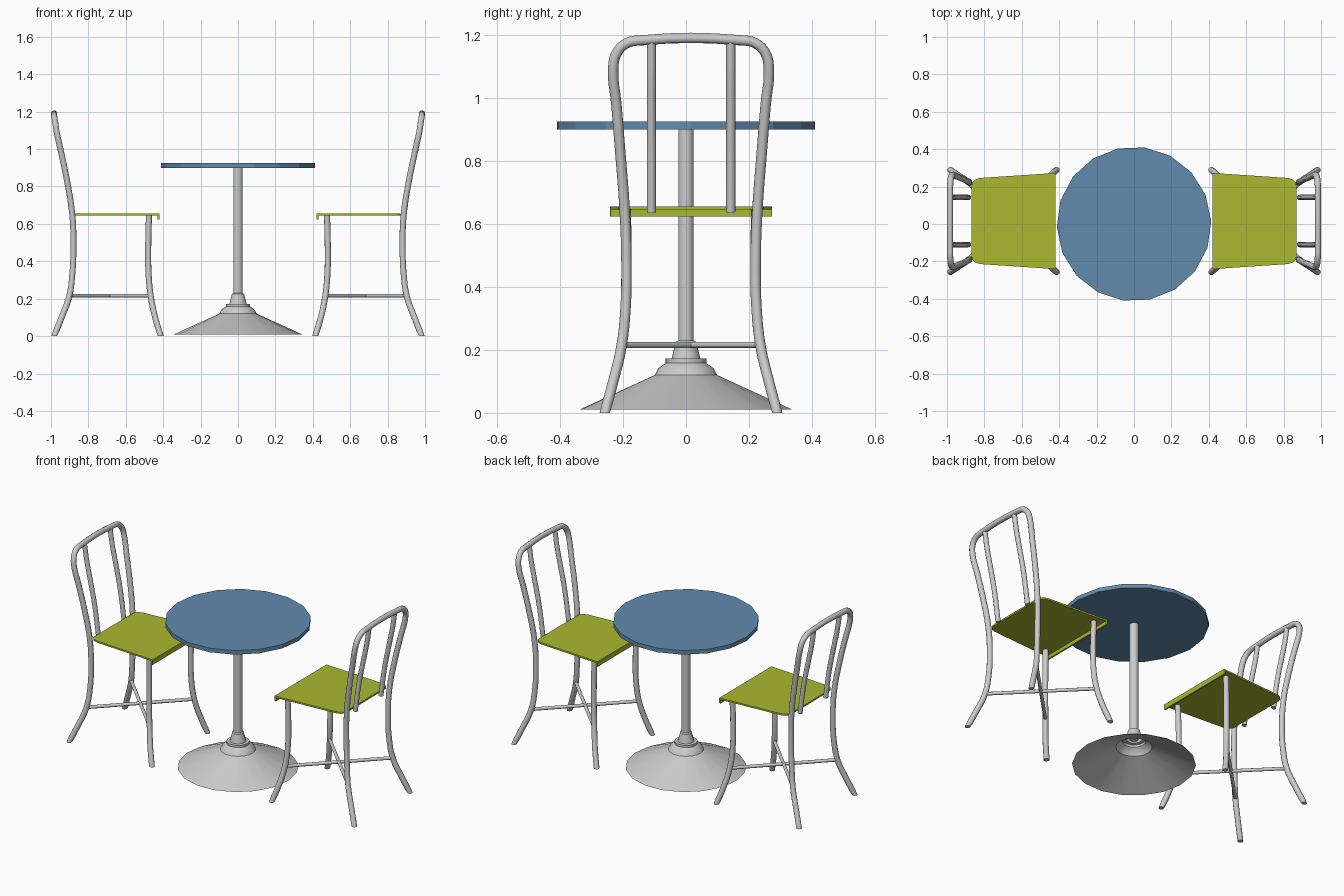
import bpy, bmesh, math

if "Cube" in bpy.data.objects:
    bpy.data.objects.remove(bpy.data.objects["Cube"])

CY = 0.016          # chairs sit slightly off the table's centre line
TUBE = 0.0165


def material(name, rgb):
    m = bpy.data.materials.new(name)
    m.diffuse_color = (*rgb, 1)
    m.use_nodes = True
    m.node_tree.nodes["Principled BSDF"].inputs["Base Color"].default_value = m.diffuse_color
    return m


GREEN = material("green paint", (0.40, 0.48, 0.03))
BLUE = material("blue top", (0.12, 0.26, 0.42))


def select_only(ob):
    bpy.ops.object.select_all(action='DESELECT')
    ob.select_set(True)
    bpy.context.view_layer.objects.active = ob


def mesh_object(name, bm, mat=None, smooth=None):
    me = bpy.data.meshes.new(name)
    bm.to_mesh(me)
    bm.free()
    ob = bpy.data.objects.new(name, me)
    bpy.context.collection.objects.link(ob)
    if mat:
        me.materials.append(mat)
    if smooth:
        select_only(ob)
        bpy.ops.object.shade_smooth_by_angle(angle=math.radians(smooth))
    return ob


def tube(name, points, radius, curved=True):
    """Round tube along a path, feet trimmed flat on the floor."""
    cu = bpy.data.curves.new(name, 'CURVE')
    cu.dimensions = '3D'
    cu.bevel_depth = radius
    cu.bevel_resolution = 3
    cu.use_fill_caps = True
    cu.resolution_u = 4 if curved else 1
    sp = cu.splines.new('BEZIER')
    sp.bezier_points.add(len(points) - 1)
    for bp, p in zip(sp.bezier_points, points):
        bp.co = p
        bp.handle_left_type = bp.handle_right_type = 'AUTO' if curved else 'VECTOR'
    ob = bpy.data.objects.new(name, cu)
    bpy.context.collection.objects.link(ob)
    select_only(ob)
    bpy.ops.object.convert(target='MESH')
    ob = bpy.context.object
    for v in ob.data.vertices:
        if v.co.z < 0.012:
            v.co.z = 0
    bpy.ops.object.shade_smooth_by_angle(angle=math.radians(50))


def lathe(name, profile, sides, mat=None, smooth=None, offset=0.0):
    """Revolve (radius, z) points; radius 0 closes an end."""
    bm = bmesh.new()
    vs = [bm.verts.new((r * math.cos(offset), r * math.sin(offset), z)) for r, z in profile]
    es = [bm.edges.new(p) for p in zip(vs, vs[1:])]
    bmesh.ops.spin(bm, geom=vs + es, cent=(0, 0, 0), axis=(0, 0, 1),
                   angle=2 * math.pi, steps=sides, use_duplicate=False)
    bmesh.ops.remove_doubles(bm, verts=bm.verts, dist=1e-4)
    bmesh.ops.recalc_face_normals(bm, faces=bm.faces)
    return mesh_object(name, bm, mat, smooth)


def prism(bm, outline, z0, z1):
    f = bm.faces.new([bm.verts.new((x, y, z0)) for x, y in outline])
    ret = bmesh.ops.extrude_face_region(bm, geom=[f], use_keep_orig=True)
    for v in ret["geom"]:
        if isinstance(v, bmesh.types.BMVert):
            v.co.z = z1


# Table
lathe("table_top", [(0, 0.90), (0.413, 0.90), (0.413, 0.925), (0, 0.925)],
      18, BLUE, offset=math.radians(2))
lathe("table_column", [(0, 0.17), (0.025, 0.17), (0.025, 0.901), (0, 0.901)], 14, smooth=40)
lathe("table_base", [(0.342, 0.01), (0.10, 0.12), (0.088, 0.142), (0.065, 0.158),
                     (0.065, 0.172), (0.046, 0.173), (0.043, 0.185),
                     (0.033, 0.225), (0.025, 0.23)],
      18, smooth=30, offset=math.radians(2))

# Chair paths as (distance from table centre, half width, height)
REAR = [(0.983, 0.274, 0.0), (0.943, 0.247, 0.10), (0.903, 0.221, 0.21),
        (0.886, 0.208, 0.33), (0.880, 0.205, 0.48), (0.886, 0.211, 0.65),
        (0.912, 0.224, 0.82), (0.945, 0.237, 0.98), (0.969, 0.247, 1.09),
        (0.977, 0.237, 1.14), (0.982, 0.205, 1.173), (0.983, 0.150, 1.183)]
FRONT = [(0.413, 0.274, 0.0), (0.443, 0.247, 0.10), (0.466, 0.221, 0.21),
         (0.478, 0.208, 0.33), (0.480, 0.205, 0.48), (0.476, 0.207, 0.648)]
SLAT = [(0.886, 0.637), (0.912, 0.82), (0.945, 0.98), (0.968, 1.09), (0.981, 1.18)]
SEAT = [(0.42, 0.257), (0.825, 0.230), (0.850, 0.222), (0.864, 0.207), (0.869, 0.185)]

for sx, side in ((-1, "left"), (1, "right")):
    def at(d, w, z, sy=1):
        return (sx * d, CY + sy * w, z)

    # Rear legs and back hoop in one bent tube
    hoop = [at(*p) for p in REAR] + [at(*p, -1) for p in reversed(REAR)]
    tube(side + "_back_frame", hoop, TUBE)

    for sy, hand in ((-1, "a"), (1, "b")):
        tube(f"{side}_front_leg_{hand}", [at(*p, sy) for p in FRONT], TUBE)
        tube(f"{side}_back_slat_{hand}", [at(d, 0.126, z, sy) for d, z in SLAT], 0.0145)
        # Diagonal brace
        tube(f"{side}_cross_brace_{hand}",
             [at(0.903, 0.221, 0.216, sy), at(0.466, 0.221, 0.216, -sy)], 0.01, False)

    # Seat plate with turned-down front lip
    bm = bmesh.new()
    half = [at(x, w, 0)[:2] for x, w in SEAT]
    other = [at(x, w, 0, -1)[:2] for x, w in reversed(SEAT)]
    prism(bm, half + other, 0.645, 0.655)
    lip = [at(d, w, 0, s)[:2] for d, w, s in
           ((0.42, 0.257, 1), (0.43, 0.2563, 1), (0.43, 0.2563, -1), (0.42, 0.257, -1))]
    prism(bm, lip, 0.623, 0.645)
    bmesh.ops.recalc_face_normals(bm, faces=bm.faces)
    mesh_object(side + "_seat", bm, GREEN)
